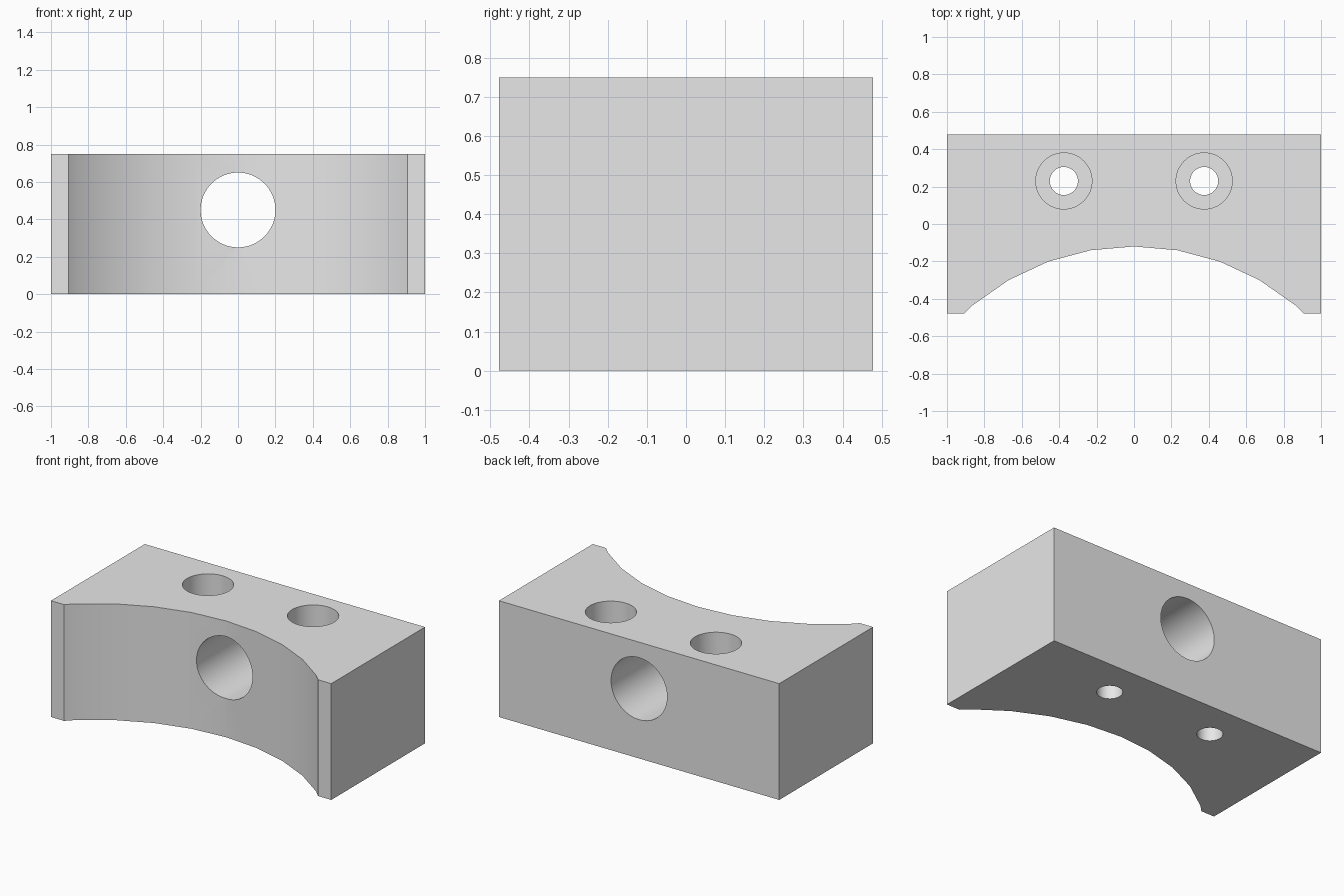
import bpy
import bmesh
from math import sin, cos, radians

cube = bpy.data.objects.get("Cube")
if cube:
    bpy.data.objects.remove(cube, do_unlink=True)

HALF_X, HALF_Y, HEIGHT = 1.0, 0.478, 0.75
ARC_R, ARC_TOP = 1.34, -0.12
SCREW_X, SCREW_Y, BORE_FLOOR = 0.375, 0.23, 0.4

grey = bpy.data.materials.new("light grey")
grey.use_nodes = True
grey.diffuse_color = (0.8, 0.8, 0.8, 1)
grey.node_tree.nodes["Principled BSDF"].inputs["Base Color"].default_value = (0.8, 0.8, 0.8, 1)


def arc_point(degrees):
    a = radians(degrees)
    return ARC_R * sin(a), ARC_TOP - ARC_R * (1 - cos(a))


# Block outline with a faceted concave front, extruded upwards
arc = [arc_point(d) for d in range(-50, 51, 10)]
(x0, y0), (x1, y1) = arc[-2], arc[-1]
tip = x0 + (x1 - x0) * (-HALF_Y - y0) / (y1 - y0)
outline = ([(HALF_X, HALF_Y), (-HALF_X, HALF_Y), (-HALF_X, -HALF_Y), (-tip, -HALF_Y)]
           + arc[1:-1] + [(tip, -HALF_Y), (HALF_X, -HALF_Y)])

bm = bmesh.new()
base = bm.faces.new([bm.verts.new((x, y, 0)) for x, y in outline])
top = bmesh.ops.extrude_face_region(bm, geom=[base])["geom"]
bmesh.ops.translate(bm, vec=(0, 0, HEIGHT),
                    verts=[v for v in top if isinstance(v, bmesh.types.BMVert)])
bmesh.ops.recalc_face_normals(bm, faces=bm.faces)
mesh = bpy.data.meshes.new("clamp_block")
bm.to_mesh(mesh)
bm.free()
block = bpy.data.objects.new("clamp_block", mesh)
bpy.context.collection.objects.link(block)
mesh.materials.append(grey)


def drill(name, radius, depth, location, rotation=(0, 0, 0)):
    """Cut a round hole into the block and remove the cutter."""
    bpy.ops.mesh.primitive_cylinder_add(vertices=64, radius=radius, depth=depth,
                                        location=location, rotation=rotation)
    cutter = bpy.context.object
    cutter.name = name
    cutter.hide_render = True
    cutter.data.materials.append(grey)
    cut = block.modifiers.new(name, "BOOLEAN")
    cut.operation = "DIFFERENCE"
    cut.solver = "EXACT"
    cut.object = cutter
    bpy.context.view_layer.objects.active = block
    bpy.ops.object.modifier_apply(modifier=cut.name)
    bpy.data.objects.remove(cutter, do_unlink=True)


# Cross hole from front to back
drill("cross_hole", 0.2, 3, (0, 0, 0.45), (radians(90), 0, 0))

# Screw holes with wider counterbores from the top
for side in (-1, 1):
    drill("screw_hole", 0.075, 3, (side * SCREW_X, SCREW_Y, 0))
    drill("counterbore", 0.15, 1, (side * SCREW_X, SCREW_Y, BORE_FLOOR + 0.5))

# Smooth round walls, sharp corners
bpy.ops.object.select_all(action="DESELECT")
block.select_set(True)
bpy.context.view_layer.objects.active = block
bpy.ops.object.shade_smooth_by_angle(angle=radians(30))
